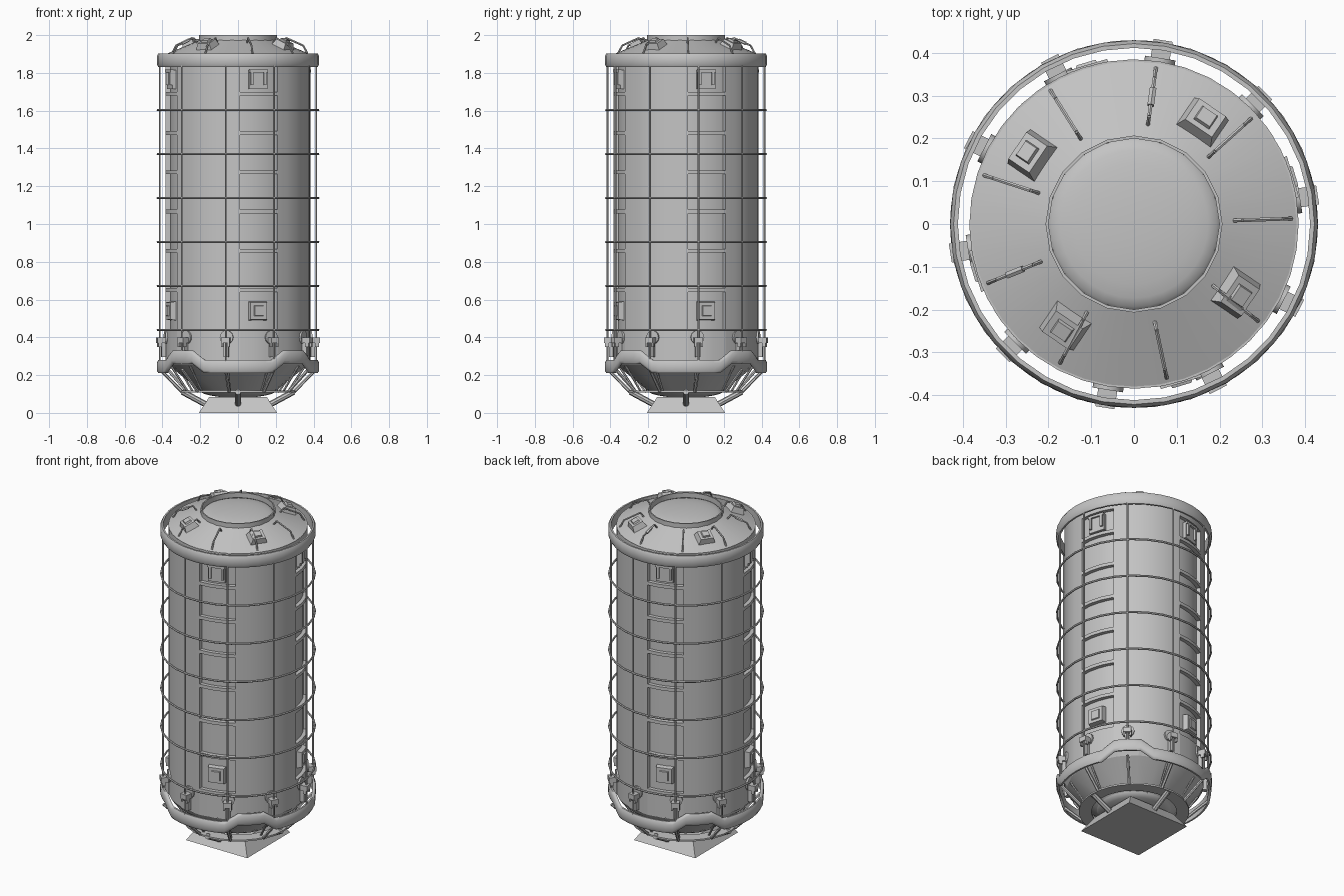
import bpy, bmesh
from math import radians, sin, cos, pi
from mathutils import Matrix, Vector

cube = bpy.data.objects.get("Cube")
if cube:
    bpy.data.objects.remove(cube, do_unlink=True)

GREY = (0.55, 0.55, 0.55, 1)
mat = bpy.data.materials.new("plain grey")
mat.use_nodes = True
mat.diffuse_color = GREY
mat.node_tree.nodes["Principled BSDF"].inputs["Base Color"].default_value = GREY


def polar(r, deg, z):
    return Vector((r * cos(radians(deg)), r * sin(radians(deg)), z))


def finish(bm, name, angle=32):
    bmesh.ops.recalc_face_normals(bm, faces=bm.faces)
    me = bpy.data.meshes.new(name)
    bm.to_mesh(me)
    bm.free()
    me.materials.append(mat)
    for p in me.polygons:
        p.use_smooth = True
    me.set_sharp_from_angle(angle=radians(angle))
    ob = bpy.data.objects.new(name, me)
    bpy.context.collection.objects.link(ob)
    return ob


def lathe(bm, profile, n, closed=False, lift=lambda d: 0):
    """Turn a (radius, height) profile round the z axis; lift raises it by angle."""
    rows = [[bm.verts.new(polar(r, 360 * i / n, z + lift(360 * i / n))) for r, z in profile]
            for i in range(n)]
    m = len(profile)
    for i in range(n):
        a, b = rows[i], rows[(i + 1) % n]
        for j in range(m if closed else m - 1):
            k = (j + 1) % m
            bm.faces.new((a[j], b[j], b[k], a[k]))
    bmesh.ops.remove_doubles(bm, verts=bm.verts, dist=0.0001)


def arc_block(bm, a0, a1, r0, r1, z0, z1, n):
    """Curved slab between two angles, radii and heights."""
    rows = []
    for i in range(n + 1):
        a = a0 + (a1 - a0) * i / n
        rows.append([bm.verts.new(polar(r, a, z))
                     for r, z in ((r0, z0), (r1, z0), (r1, z1), (r0, z1))])
    for a, b in zip(rows, rows[1:]):
        for j in range(4):
            bm.faces.new((a[j], b[j], b[(j + 1) % 4], a[(j + 1) % 4]))
    bm.faces.new(rows[0])
    bm.faces.new(rows[-1])


def rod(bm, points, radius, sides=6):
    for a, b in zip(points, points[1:]):
        d = b - a
        m = Matrix.Translation((a + b) / 2) @ d.to_track_quat('Z', 'Y').to_matrix().to_4x4()
        bmesh.ops.create_cone(bm, cap_ends=True, segments=sides, radius1=radius,
                              radius2=radius, depth=d.length, matrix=m)


def box(bm, deg, r, z, size, tilt=0, taper=1, shift=(0, 0, 0)):
    """Box facing outwards: size is (radial, sideways, up); the outer face can taper."""
    m = (Matrix.Rotation(radians(deg), 4, 'Z') @ Matrix.Translation((r, 0, z))
         @ Matrix.Rotation(radians(-tilt), 4, 'Y') @ Matrix.Translation(shift))
    for v in bmesh.ops.create_cube(bm, size=1)["verts"]:
        t = taper if v.co.x > 0 else 1
        v.co = m @ Vector((v.co.x * size[0], v.co.y * size[1] * t, v.co.z * size[2] * t))


QUARTERS = (0, 90, 180, 270)
POSTS = [9 + 36 * i for i in range(10)]
R, FLOOR = 0.385, 0.362

# Inner hull, seen as the floor of the recessed columns
bm = bmesh.new()
lathe(bm, [(FLOOR, 0.28), (FLOOR, 1.9)], 40)
finish(bm, "inner_hull")

# Outer skin with four recessed columns crossed by ribs
bm = bmesh.new()
for q in QUARTERS:
    arc_block(bm, q + 33, q + 91.5, 0.35, R, 0.28, 1.9, 6)
    arc_block(bm, q + 1.5, q + 33, 0.35, R, 0.28, 0.44, 3)
    arc_block(bm, q + 1.5, q + 33, 0.35, R, 1.83, 1.9, 3)
    for i in range(6):
        z = 0.64 + 0.208 * i
        arc_block(bm, q + 1.5, q + 33, 0.35, R, z, z + 0.02, 3)
finish(bm, "outer_skin")

# Sloping roof, open collar and shallow dome
bm = bmesh.new()
lathe(bm, [(R, 1.898), (0.2, 1.975)], 40)
finish(bm, "roof_cone")
bm = bmesh.new()
lathe(bm, [(0.207, 1.968), (0.207, 2.0), (0.2, 2.0), (0.2, 1.962)], 20)
finish(bm, "roof_collar")
bm = bmesh.new()
lathe(bm, [(0.2 * sin(t * pi / 12), 1.965 + 0.03 * cos(t * pi / 12)) for t in range(7)], 32)
finish(bm, "roof_dome", 60)

# Underside cone and dome
bm = bmesh.new()
lathe(bm, [(R, 0.28), (0.37, 0.255), (0.205, 0.12)], 20)
finish(bm, "lower_cone", 15)
bm = bmesh.new()
lathe(bm, [(0.205 * sin(t * pi / 12), 0.12 - 0.04 * cos(t * pi / 12)) for t in range(7)], 32)
finish(bm, "lower_dome", 60)


# Bumper rings: plain at the top, stepped at the bottom
def step(deg):
    away = abs((deg + 48) % 90 - 45)
    away = abs(deg % 90 - 45)
    return 0.05 * min(1, max(0, (19 - away) / 8))


def bumper(z0, z1):
    return [(0.412, z0), (0.422, z0), (0.43, z0 + 0.015), (0.43, z1 - 0.015),
            (0.422, z1), (0.412, z1)]


bm = bmesh.new()
lathe(bm, bumper(1.832, 1.903), 36, True)
finish(bm, "top_bumper", 60)
bm = bmesh.new()
lathe(bm, bumper(0.21, 0.28), 72, True, step)
finish(bm, "bottom_bumper", 60)

# Cage of hoops and uprights
bm = bmesh.new()
for i in range(6):
    z = 0.44 + 0.2325 * i
    lathe(bm, [(0.425 + 0.006 * cos(t * pi / 3), z + 0.006 * sin(t * pi / 3))
               for t in range(6)], 30, True)
for a in POSTS:
    rod(bm, [polar(0.42, a, 0.26), polar(0.42, a, 1.85)], 0.005)
finish(bm, "cage")

# Brackets carrying the cage
bm = bmesh.new()
for a in POSTS:
    box(bm, a, 0.408, 0.385, (0.054, 0.045, 0.03))
    box(bm, a, 0.4, 0.335, (0.024, 0.025, 0.08))
    rod(bm, [polar(0.37, a, 0.4), polar(0.393, a, 0.4)], 0.036, 12)
    for s in (-1, 1):
        box(bm, a, 0.42, 0.375, (0.02, 0.01, 0.05), shift=(0, 0.018 * s, 0))
finish(bm, "cage_brackets")

# Struts from the bottom bumper to the docking ring
bm = bmesh.new()
for a in POSTS:
    rod(bm, [polar(0.418, a, 0.23), polar(0.3, a, 0.112)], 0.009)
    rod(bm, [polar(0.36, a, 0.25), polar(0.27, a, 0.115)], 0.006)
finish(bm, "lower_struts")
bm = bmesh.new()
lathe(bm, [(0.235, 0.108), (0.305, 0.108), (0.305, 0.118), (0.235, 0.118)], 30, True)
finish(bm, "docking_ring")

# Square foot and its four legs
bm = bmesh.new()
bmesh.ops.create_cone(bm, cap_ends=True, segments=4, radius1=0.207 * 2 ** 0.5,
                      radius2=0.152 * 2 ** 0.5, depth=0.085,
                      matrix=Matrix.Translation((0, 0, 0.0425)) @ Matrix.Rotation(pi / 4, 4, 'Z'))
finish(bm, "foot")
bm = bmesh.new()
for q in QUARTERS:
    rod(bm, [polar(0.295, q, 0.112), polar(0.165, q, 0.042)], 0.016, 8)
finish(bm, "foot_legs")

# Hatches in the columns
bm = bmesh.new()
for q in QUARTERS:
    a = q + 16.6
    box(bm, a, 0.372, 0.54, (0.03, 0.1, 0.1), taper=0.9)
    box(bm, a, 0.388, 0.54, (0.012, 0.055, 0.06), taper=0.85)
finish(bm, "lower_hatches")
bm = bmesh.new()
for q in QUARTERS:
    a = q + 16.6
    box(bm, a, 0.366, 1.765, (0.02, 0.1, 0.1))
    box(bm, a, 0.38, 1.81, (0.016, 0.1, 0.014))
    for s in (-1, 1):
        box(bm, a, 0.38, 1.775, (0.016, 0.014, 0.08), shift=(0, 0.036 * s, 0))
finish(bm, "upper_hatches")

# Hatches and grab handles on the roof
bm = bmesh.new()
for q in QUARTERS:
    box(bm, q + 56, 0.288, 1.94, (0.04, 0.1, 0.085), 67, 0.75, (0.01, 0, 0))
    box(bm, q + 56, 0.288, 1.94, (0.012, 0.045, 0.04), 67, 0.85, (0.034, 0, 0))
finish(bm, "roof_hatches")
bm = bmesh.new()
for i in range(9):
    a = 2 + 40 * i
    rod(bm, [polar(r, a, z) for r, z in ((0.368, 1.903), (0.345, 1.945), (0.255, 1.985), (0.235, 1.96))],
        0.005)
    if i % 3 == 2:
        rod(bm, [polar(0.32, a, 1.956), polar(0.28, a, 1.974)], 0.009)
finish(bm, "roof_handles")
